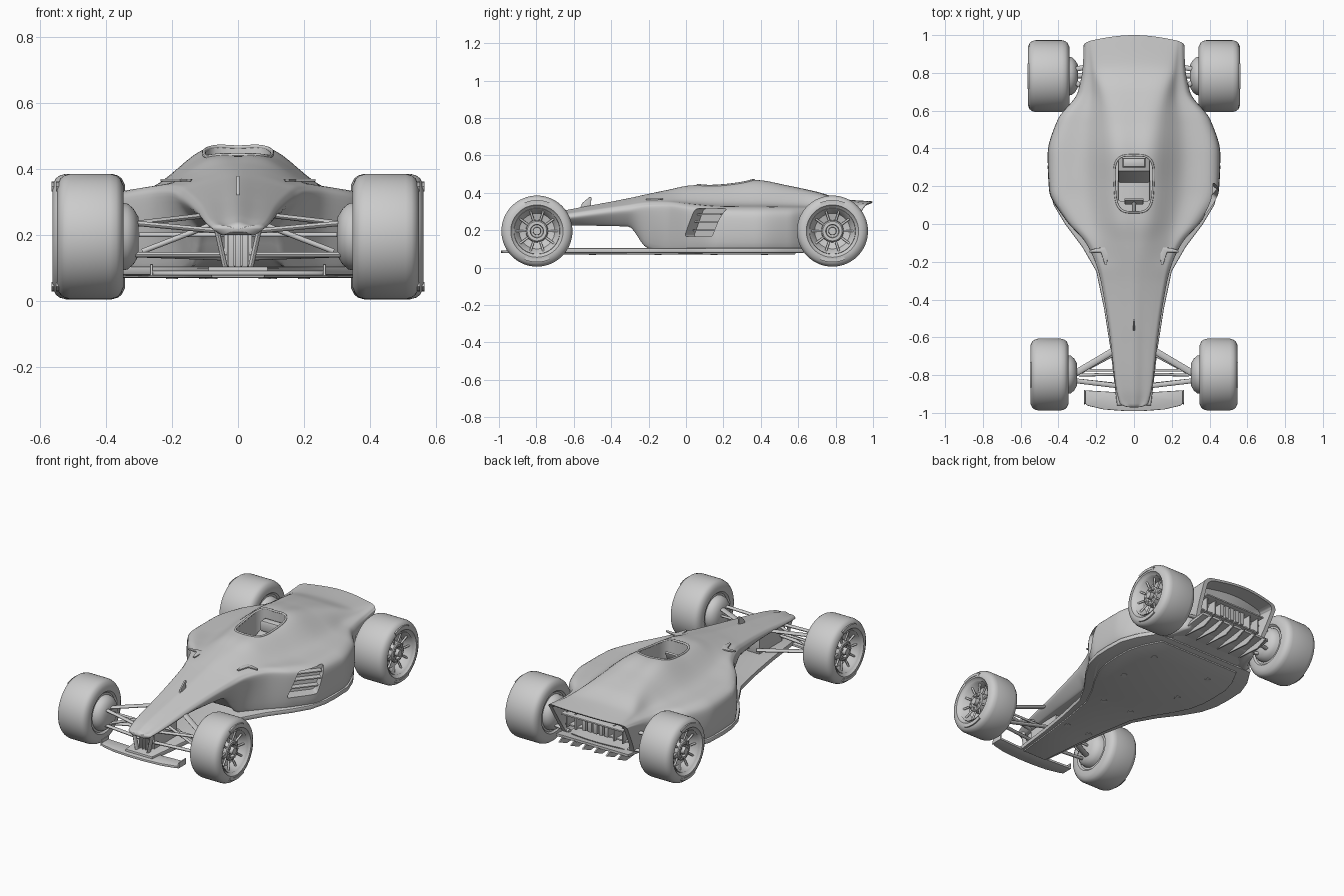
import bpy, bmesh, math
from mathutils import Matrix, Vector
from mathutils.bvhtree import BVHTree

if "Cube" in bpy.data.objects:
    bpy.data.objects.remove(bpy.data.objects["Cube"])

YZ = Matrix(((0, 0, 1, 0), (1, 0, 0, 0), (0, 1, 0, 0), (0, 0, 0, 1)))  # profile in y,z extruded along x


def finish(name, bm, angle=35):
    bmesh.ops.recalc_face_normals(bm, faces=bm.faces)
    me = bpy.data.meshes.new(name)
    bm.to_mesh(me)
    bm.free()
    ob = bpy.data.objects.new(name, me)
    bpy.context.collection.objects.link(ob)
    smooth(ob, angle)
    return ob


def smooth(ob, angle=35):
    bpy.ops.object.select_all(action='DESELECT')
    bpy.context.view_layer.objects.active = ob
    ob.select_set(True)
    bpy.ops.object.shade_smooth_by_angle(angle=math.radians(angle))


def prism(name, pts, a, b, mat=Matrix(), bevel=0.0, corner=0.0):
    bm = bmesh.new()
    lo = [bm.verts.new((p[0], p[1], a)) for p in pts]
    hi = [bm.verts.new((p[0], p[1], b)) for p in pts]
    n = len(pts)
    bm.faces.new(lo)
    bm.faces.new(hi)
    for i in range(n):
        bm.faces.new((lo[i], lo[(i + 1) % n], hi[(i + 1) % n], hi[i]))
    bmesh.ops.recalc_face_normals(bm, faces=bm.faces)
    if corner:
        ed = [e for e in bm.edges if abs(e.verts[0].co.z - e.verts[1].co.z) > 1e-5]
        bmesh.ops.bevel(bm, geom=ed, offset=corner, segments=4, profile=0.5, affect='EDGES')
    if bevel:
        ed = [e for e in bm.edges if abs(e.verts[0].co.z - e.verts[1].co.z) < 1e-5]
        bmesh.ops.bevel(bm, geom=ed, offset=bevel, segments=2, profile=0.5, affect='EDGES')
    bm.transform(mat)
    return finish(name, bm)


def box(name, c, d, mat=Matrix(), bevel=0.003):
    x, y = d[0] / 2, d[1] / 2
    return prism(name, [(-x, -y), (x, -y), (x, y), (-x, y)], -d[2] / 2, d[2] / 2,
                 Matrix.Translation(c) @ mat, bevel)


def rod(name, a, b, r, wide=1.0):
    a, b = Vector(a), Vector(b)
    bm = bmesh.new()
    bmesh.ops.create_cone(bm, cap_ends=True, segments=16, radius1=r, radius2=r, depth=1)
    z = (b - a).normalized()
    x = Vector((0, 0, 1)).cross(z) if abs(z.z) < .95 else Vector((0, 1, 0))
    x.normalize()
    m = Matrix((x * wide, z.cross(x), z * (b - a).length)).transposed().to_4x4()
    bm.transform(Matrix.Translation((a + b) / 2) @ m)
    return finish(name, bm)


def lathe(name, prof, s, y, z=.195, seg=64):
    bm = bmesh.new()
    rings = [[bm.verts.new((s * x, y + r * math.cos(2 * math.pi * k / seg), z + r * math.sin(2 * math.pi * k / seg)))
              for k in range(seg)] for x, r in prof]
    for A, B in zip(rings, rings[1:]):
        for k in range(seg):
            bm.faces.new((A[k], A[(k + 1) % seg], B[(k + 1) % seg], B[k]))
    bmesh.ops.remove_doubles(bm, verts=bm.verts, dist=1e-5)
    return finish(name, bm)


def sym(pts):
    return pts + [(-x, y) for x, y in reversed(pts)]


# Body stations: y, bottom z, bottom w, max w, z of max, inner x, inner z, top w, top z
ST = [(-.95, .200, .05, .075, .217, .06, .232, .035, .24), (-.88, .208, .06, .092, .23, .075, .248, .042, .26),
      (-.60, .228, .08, .125, .265, .095, .298, .05, .315), (-.31, .225, .12, .172, .295, .135, .342, .06, .37),
      (-.21, .120, .15, .20, .30, .15, .358, .065, .392), (-.10, .092, .23, .255, .295, .18, .363, .075, .415),
      (.02, .09, .34, .36, .28, .215, .355, .09, .438), (.18, .09, .43, .447, .26, .25, .345, .105, .446),
      (.37, .09, .435, .455, .25, .26, .345, .11, .465), (.55, .09, .38, .405, .25, .25, .34, .125, .436),
      (.70, .095, .28, .297, .25, .225, .335, .15, .405), (.85, .11, .25, .272, .27, .235, .333, .18, .365),
      (1.0, .13, .24, .265, .30, .24, .34, .195, .354)]


def station(y):
    i = max(k for k in range(len(ST) - 1) if ST[k][0] <= y + 1e-9)
    h = ST[i + 1][0] - ST[i][0]
    t = (y - ST[i][0]) / h
    d = lambda k, c: (ST[k + 1][c] - ST[k][c]) / (ST[k + 1][0] - ST[k][0])

    def slope(k, c):
        if k in (0, len(ST) - 1):
            return d(min(k, len(ST) - 2), c)
        p, q = d(k - 1, c), d(k, c)
        return 2 * p * q / (p + q) if p * q > 0 else 0
    return [ST[i][c] * (1 + 2 * t) * (1 - t) ** 2 + slope(i, c) * h * t * (1 - t) ** 2
            + ST[i + 1][c] * t * t * (3 - 2 * t) + slope(i + 1, c) * h * t * t * (t - 1) for c in range(1, 9)]


def section(y):
    zb, wb, ws, zs, xi, zi, wt, zt = station(y)
    P = [(0, zb), (.7 * wb, zb), (wb, zb), (ws, zs), (xi + .78 * (ws - xi), zs + .72 * (zi - zs)),
         (xi, zi), (wt, zt - .009), (0, zt)]
    P = [Vector(p) for p in [(-P[1][0], P[1][1])] + P + [(-P[-2][0], P[-2][1])]]
    half = []
    for a, b, c, e in zip(P, P[1:], P[2:], P[3:]):
        for k in range(6):
            t = k / 6
            half.append(.5 * (2 * b + (c - a) * t + (2 * a - 5 * b + 4 * c - e) * t * t + (3 * b - a - 3 * c + e) * t ** 3))
    half.append(P[-2])
    ring = [(p.x, p.y) for p in half] + [(-p.x, p.y) for p in half[-2:0:-1]]
    u = min(max((y - .72) / .28, 0), 1)
    u = u * u * (3 - 2 * u)
    # tail leans forward underneath and is bowed in plan
    return [Vector((x, y - u * (.57 * (zt - z) + .03 * (x / .26) ** 2), z)) for x, z in ring]


def scaled(ring, k, dy):
    c = sum(ring, Vector()) / len(ring)
    return [c + (p - c) * k + Vector((0, dy, 0)) for p in ring]


# Body shell with rounded nose and recessed tail
N = 110
loops = [section(-.95 + 1.95 * i / N) for i in range(N + 1)]
first, last = loops[0], loops[-1]
loops = [scaled(first, .02, -.022), scaled(first, .5, -.019), scaled(first, .85, -.01)] + loops
loops += [scaled(last, .9, 0), scaled(last, .86, -.09), scaled(last, .02, -.09)]
bm = bmesh.new()
vl = [[bm.verts.new(p) for p in L] for L in loops]
for A, B in zip(vl, vl[1:]):
    for k in range(len(A)):
        bm.faces.new((A[k], A[(k + 1) % len(A)], B[(k + 1) % len(A)], B[k]))
bm.faces.new(vl[0])
bm.faces.new(vl[-1])
tree = BVHTree.FromBMesh(bm)
body = finish("body_shell", bm)
top = lambda x, y: tree.ray_cast(Vector((x, y, 1)), Vector((0, 0, -1)))[0].z


# Cockpit and side-intake openings
def opening(k, grow=0.0):
    a = 2 * math.pi * k / 48
    c, s = math.cos(a), math.sin(a)
    y = math.copysign(abs(s) ** .55, s)
    return ((.098 + .007 * y + grow) * math.copysign(abs(c) ** .55, c), .213 + (.147 + grow) * y)


cutters = [prism("cockpit_cutter", [opening(k) for k in range(48)], .17, .6)]
for s in (-1, 1):
    m = Matrix(((.63 * s, 0, .777 * s, .405 * s), (.777, 0, -.63, .09), (0, 1, 0, .245), (0, 0, 0, 1)))
    cutters.append(prism("intake_cutter", [(-.12, -.08), (.06, -.08), (.115, .07), (-.05, .07)], -.07, .12, m, corner=.015))
    for z in (-.045, 0, .04):
        box("intake_slat", (0, 0, 0), (.19, .008, .045), m @ Matrix.Translation((0, z, -.055)), .002)
for c in cutters:
    c.hide_render = True
    mod = body.modifiers.new("cut", 'BOOLEAN')
    mod.object, mod.operation, mod.solver = c, 'DIFFERENCE', 'EXACT'
    bpy.context.view_layer.objects.active = body
    bpy.ops.object.modifier_apply(modifier=mod.name)
    bpy.data.objects.remove(c)
smooth(body, 35)

# Cockpit rim, seat, headrest and steering wheel
cu = bpy.data.curves.new("cockpit_rim", 'CURVE')
cu.dimensions, cu.bevel_depth, cu.bevel_resolution = '3D', .006, 2
sp = cu.splines.new('POLY')
sp.points.add(47)
for k in range(48):
    x, y = opening(k, .004)
    sp.points[k].co = (x, y, top(x, y), 1)
sp.use_cyclic_u = True
bpy.context.collection.objects.link(bpy.data.objects.new("cockpit_rim", cu))
prism("seat", [(.12, .16), (.12, .2), (.22, .2), (.28, .33), (.35, .35), (.35, .16)], -.085, .085, YZ, .012)
box("headrest", (0, .325, .385), (.12, .05, .07), bevel=.015)
lathe_m = Matrix.Translation((0, .12, .37)) @ Matrix.Rotation(math.radians(65), 4, 'X')
box("steering_wheel", (0, 0, 0), (.1, .055, .014), lathe_m, .005)
rod("steering_column", (0, .12, .37), (0, .04, .33), .01)

# Floor plate, plank, bolts and diffuser
edge = [(.09, -.96), (.125, -.66), (.158, -.45), (.2, -.25), (.275, -.12), (.365, .0), (.425, .1), (.452, .2),
        (.457, .3), (.452, .42), (.415, .52), (.345, .63)]
prism("floor", sym(edge), .078, .105, bevel=.006)
prism("floor_plank", sym([(.08 + (x - .09) * .78, y * .93) for x, y in edge]), .07, .085, bevel=.005)
for s in (-1, 1):
    for x, y in ((.08, -.5), (.1, -.15), (.2, .15), (.2, .42)):
        rod("floor_bolt", (s * x, y, .067), (s * x, y, .08), .018)
prism("diffuser", [(.55, .075), (.91, .125), (.91, .14), (.55, .105)], -.245, .245, YZ, .003)
for x in (-.2, -.12, -.04, .04, .12, .2):
    prism("diffuser_strake", [(.7, .09), (.9, .135), (.945, .11), (.87, .078)], x - .004, x + .004, YZ)

# Rear vents inside the tail recess
for x in (-.075, -.0375, 0, .0375, .075):
    box("exhaust_block", (x, .83, .23), (.024, .1, .085), bevel=.006)
for z in (.19, .27):
    box("tail_slat", (0, .815 + (z - .19) * .57, z), (.42, .1, .01))
for x in (-.19, -.13, .13, .19):
    box("tail_fin", (x, .83, .23), (.008, .11, .1))

# Front wing, keel and pylons
prism("front_wing", sym([(.05, -.99), (.16, -.982), (.245, -.962), (.265, -.945), (.265, -.88), (.1, -.89)]),
      .077, .092, bevel=.004)
box("keel", (0, -.76, .16), (.085, .22, .13), bevel=.01)
prism("nose_fin", [(-.57, .31), (-.555, .345), (-.515, .378), (-.505, .375), (-.51, .32)], -.005, .005, YZ, .002)
for x in (-.03, -.01, .01, .03):
    box("keel_slat", (x, -.885, .16), (.006, .05, .11), bevel=.001)


# Wheels, uprights and suspension
def wheel(end, s, y, x0, x1):
    lathe(end + "_tire", [(x0 + .01, .115), (x0, .125), (x0, .155), (x0 + .01, .176), (x0 + .022, .185), (x0 + .04, .19),
                          (x1 - .04, .19), (x1 - .022, .185), (x1 - .01, .176), (x1, .155), (x1, .14),
                          (x1 - .012, .132), (x1 - .02, .12)], s, y)
    lathe(end + "_rim", [(x0 + .01, 0), (x0 + .01, .118), (x1 - .022, .125), (x1 - .012, .122), (x1 - .02, .114),
                         (x1 - .06, .095), (x1 - .07, .06), (x1 - .03, .058), (x1 - .025, .052), (x1 - .025, .036),
                         (x1 - .04, .033), (x1 - .04, .022), (x1 - .012, .02), (x1 - .012, 0)], s, y)
    for k in range(10):
        a = 2 * math.pi * k / 10
        P = lambda r, x: (s * x, y + r * math.cos(a), .195 + r * math.sin(a))
        rod(end + "_spoke", P(.052, x1 - .042), P(.115, x1 - .03), .006)
        rod(end + "_wheel_bolt", P(.043, x1 - .03), P(.043, x1 - .02), .005)
    # raised arcs on the sidewall
    for mid in (90, 270):
        arc = [(r * math.cos(math.radians(mid + a)), r * math.sin(math.radians(mid + a)))
               for r, angs in ((.166, range(-24, 25, 4)), (.15, range(24, -25, -4))) for a in angs]
        prism(end + "_sidewall_arc", arc, s * (x1 - .01), s * (x1 + .003), Matrix.Translation((0, y, .195)) @ YZ)
    lathe(end + "_upright", [(x0 - .045, 0), (x0 - .045, .06), (x0 - .03, .085), (x0 - .012, .1), (x0 + .02, .105)], s, y)


for s in (-1, 1):
    wheel("front", s, -.797, .347, .548)
    wheel("rear", s, .783, .342, .562)
    for a, b, r, w in (((.31, -.79, .235), (.09, -.66, .26), .008, 2.2), ((.31, -.83, .235), (.06, -.86, .212), .008, 1.6),
                       ((.31, -.79, .14), (.03, -.64, .13), .008, 2.2), ((.31, -.83, .14), (.03, -.86, .14), .008, 1.6),
                       ((.3, -.775, .2), (.03, -.775, .2), .007, 1), ((.29, -.8, .15), (.07, -.795, .235), .008, 1),
                       ((.065, -.92, .22), (.035, -.92, .085), .008, 2),
                       ((.31, .75, .25), (.2, .68, .25), .009, 1.5), ((.31, .82, .25), (.2, .84, .25), .009, 1.5),
                       ((.31, .75, .14), (.2, .68, .14), .009, 1.5), ((.31, .82, .14), (.2, .84, .14), .009, 1.5),
                       ((.36, .785, .195), (.2, .785, .195), .014, 1)):
        rod("suspension_arm", (s * a[0], a[1], a[2]), (s * b[0], b[1], b[2]), r, w)
    prism("wing_endplate", [(-.955, .077), (-.88, .077), (-.88, .112), (-.945, .11)], s * .258, s * .266, YZ, .002)
    # small winglets beside the nose
    prism("side_winglet", [(s * x, y) for x, y in ((.135, -.12), (.2, -.128), (.235, -.14), (.235, -.15), (.175, -.15),
                                                   (.155, -.215), (.143, -.215))], .362, .37, bevel=.002)
